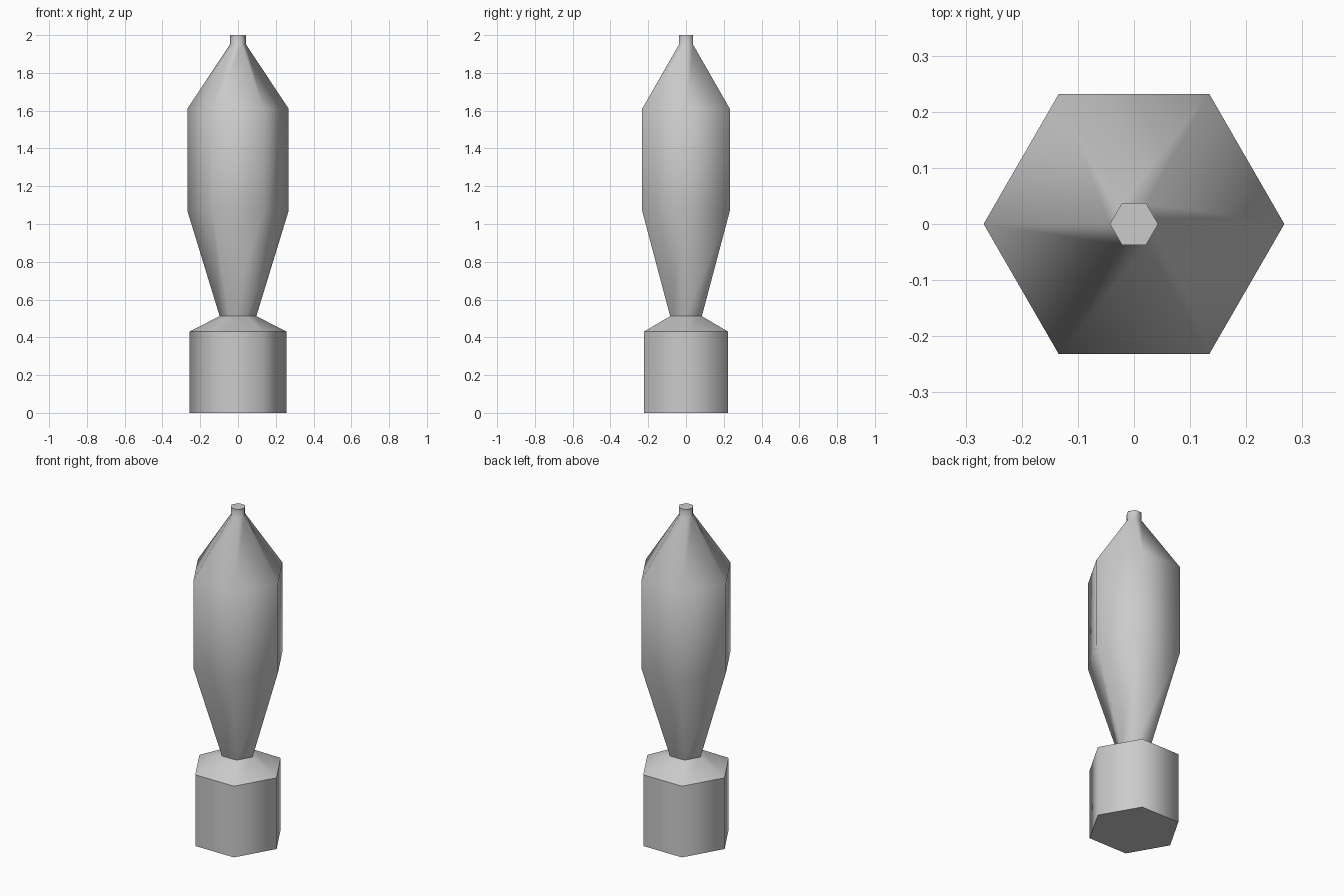
import bpy, bmesh, math

if "Cube" in bpy.data.objects:
    bpy.data.objects.remove(bpy.data.objects["Cube"])

SIDES = 6

def hex_lathe(name, profile, sharp_rings, cap_bottom=False, cap_top=False):
    """Six-sided turned part from (radius, z) points, smooth shaded with chosen sharp rings."""
    bm = bmesh.new()
    rings = [[bm.verts.new((r * math.cos(math.tau * i / SIDES),
                            r * math.sin(math.tau * i / SIDES), z))
              for i in range(SIDES)] for r, z in profile]
    for lo, hi in zip(rings, rings[1:]):
        for i in range(SIDES):
            j = (i + 1) % SIDES
            bm.faces.new((lo[i], lo[j], hi[j], hi[i])).smooth = True
    if cap_bottom:
        bm.faces.new(rings[0][::-1])
    if cap_top:
        bm.faces.new(rings[-1])
    for k in sharp_rings:
        for i in range(SIDES):
            bm.edges.get((rings[k][i], rings[k][(i + 1) % SIDES])).smooth = False
    mesh = bpy.data.meshes.new(name)
    bm.to_mesh(mesh)
    bm.free()
    obj = bpy.data.objects.new(name, mesh)
    bpy.context.collection.objects.link(obj)
    return obj

# Hexagonal base with sloped shoulder
hex_lathe("base", [(0.258, 0), (0.258, 0.43), (0.097, 0.512)],
          sharp_rings=[0, 1], cap_bottom=True)

# Tapered body with narrow tip
hex_lathe("body", [(0.097, 0.512), (0.268, 1.07), (0.268, 1.61),
                   (0.043, 1.95), (0.043, 2.0)],
          sharp_rings=[4], cap_top=True)
